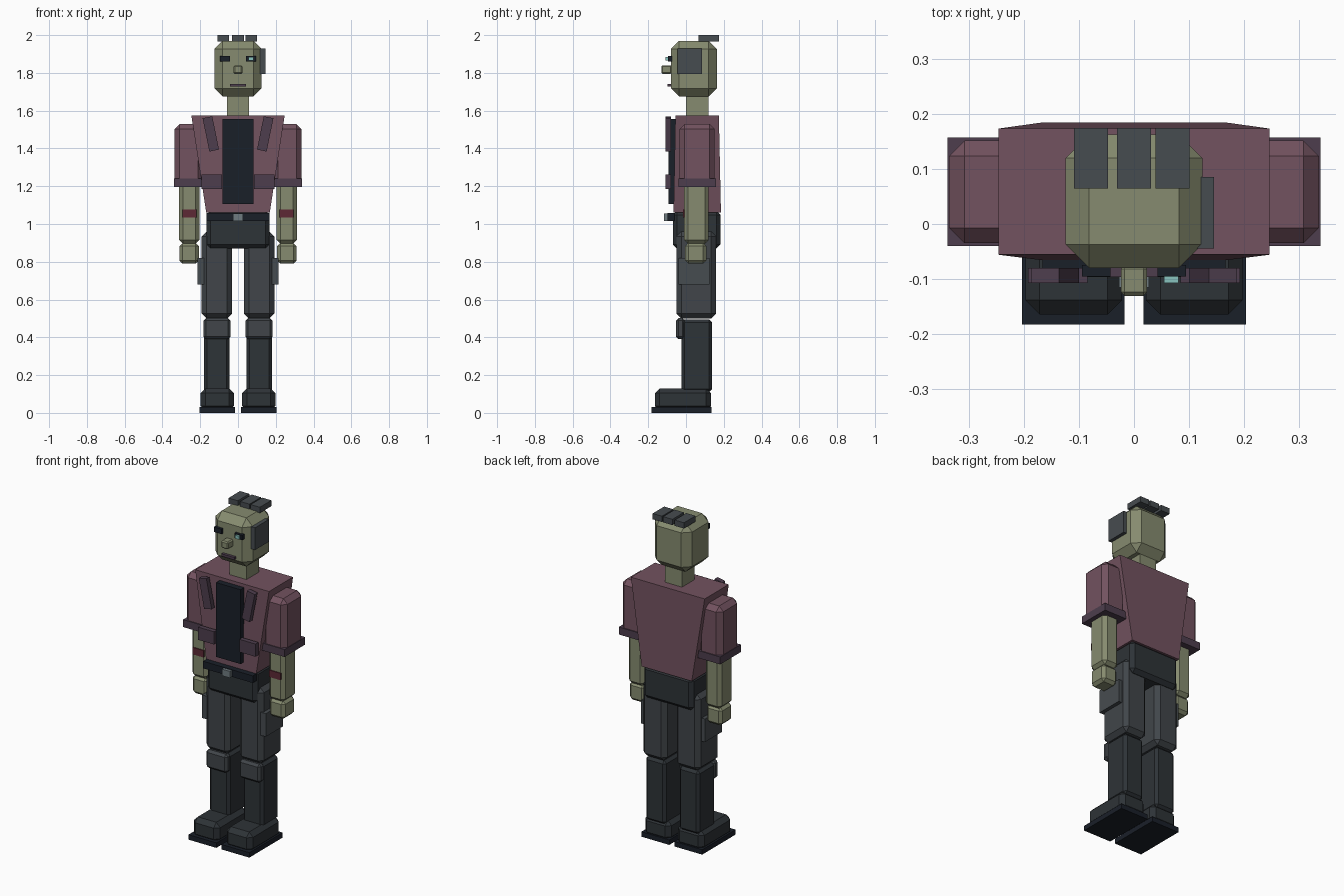
import bpy, bmesh
from mathutils import Matrix, Vector


def material(name, r, g, b):
    m = bpy.data.materials.new(name)
    m.diffuse_color = (r, g, b, 1)
    return m


SKIN = material("skin", 0.24, 0.26, 0.16)
JACKET = material("jacket", 0.17, 0.085, 0.115)
TRIM = material("trim", 0.075, 0.048, 0.075)
TROUSER = material("trouser", 0.052, 0.060, 0.068)
LEATHER = material("leather", 0.027, 0.033, 0.038)
BLACK = material("black", 0.010, 0.014, 0.022)
METAL = material("metal", 0.062, 0.072, 0.080)
STEEL = material("steel", 0.16, 0.20, 0.22)
GLOW = material("glow", 0.25, 0.55, 0.52)
RED = material("red", 0.11, 0.022, 0.035)


def box(name, xs, ys, zs, mat, bevel=0.0, tilt=0.0, taper=None):
    """Box from ranges; optional chamfer, tilt about y, and bottom x/y ranges."""
    bm = bmesh.new()
    bmesh.ops.create_cube(bm, size=1)
    center = Vector([(r[0] + r[1]) / 2 for r in (xs, ys, zs)])
    for v in bm.verts:
        low = taper if taper and v.co.z < 0 else (xs, ys)
        ranges = (low[0], low[1], zs)
        v.co = Vector([r[0] if c < 0 else r[1] for c, r in zip(v.co, ranges)]) - center
    if bevel:
        bmesh.ops.bevel(bm, geom=bm.edges[:], offset=bevel, segments=1,
                        affect='EDGES', profile=0.5)
    if tilt:
        bmesh.ops.rotate(bm, verts=bm.verts[:], matrix=Matrix.Rotation(tilt, 3, 'Y'))
    bmesh.ops.recalc_face_normals(bm, faces=bm.faces[:])
    me = bpy.data.meshes.new(name)
    bm.to_mesh(me)
    bm.free()
    me.materials.append(mat)
    ob = bpy.data.objects.new(name, me)
    ob.location = center
    bpy.context.collection.objects.link(ob)
    return ob


def pair(name, xs, ys, zs, mat, bevel=0.0, tilt=0.0):
    """Mirrored left and right boxes, given by the +x one."""
    box(name + "_left", xs, ys, zs, mat, bevel, tilt)
    box(name + "_right", (-xs[1], -xs[0]), ys, zs, mat, bevel, -tilt)


# Head and face
box("head", (-0.125, 0.125), (-0.08, 0.163), (1.675, 1.97), SKIN, 0.043)
box("neck", (-0.057, 0.057), (0.0, 0.12), (1.55, 1.70), SKIN)
pair("eye", (0.043, 0.095), (-0.096, -0.075), (1.86, 1.89), BLACK)
box("glowing_pupil", (0.055, 0.081), (-0.108, -0.09), (1.865, 1.885), GLOW)
box("nose", (-0.024, 0.024), (-0.131, -0.075), (1.795, 1.84), SKIN, 0.007)
box("mouth", (-0.043, 0.043), (-0.097, -0.075), (1.727, 1.742), TRIM)
box("temple_plate", (0.115, 0.146), (-0.045, 0.086), (1.795, 1.93), METAL)
for i, x in enumerate((-0.078, 0.0, 0.07)):
    box(f"hair_strip_{i + 1}", (x - 0.031, x + 0.031), (0.065, 0.175), (1.965, 2.0), METAL)

# Jacket and shirt
box("jacket_torso", (-0.247, 0.247), (-0.056, 0.174), (1.06, 1.575), JACKET,
    taper=((-0.168, 0.168), (-0.066, 0.185)))
box("shirt_front", (-0.083, 0.081), (-0.092, -0.055), (1.105, 1.555), BLACK)
pair("lapel", (0.118, 0.170), (-0.108, -0.08), (1.387, 1.567), TRIM, tilt=0.2)
pair("jacket_pocket", (0.085, 0.193), (-0.108, -0.08), (1.185, 1.262), TRIM)

# Arms
pair("sleeve", (0.183, 0.337), (-0.035, 0.152), (1.2, 1.53), JACKET, 0.028)
pair("cuff", (0.18, 0.34), (-0.04, 0.158), (1.197, 1.242), TRIM)
pair("forearm", (0.205, 0.312), (-0.01, 0.12), (0.895, 1.22), SKIN, 0.02)
pair("armband", (0.22, 0.295), (-0.016, 0.01), (1.035, 1.077), RED)
pair("hand", (0.207, 0.31), (-0.005, 0.108), (0.79, 0.9), SKIN, 0.017)

# Hips and belt
box("hips", (-0.167, 0.167), (-0.07, 0.183), (0.87, 1.07), LEATHER, 0.022)
box("belt", (-0.167, 0.167), (-0.097, -0.06), (1.015, 1.058), BLACK)
box("buckle", (-0.027, 0.027), (-0.116, -0.09), (1.015, 1.055), STEEL)

# Legs
pair("thigh", (0.032, 0.192), (-0.05, 0.158), (0.5, 0.96), TROUSER, 0.025)
pair("thigh_pouch", (0.18, 0.214), (-0.04, 0.125), (0.68, 0.82), METAL)
pair("shin", (0.045, 0.18), (-0.025, 0.138), (0.11, 0.495), LEATHER, 0.016)
pair("knee_pad", (0.04, 0.183), (-0.053, -0.005), (0.39, 0.502), TROUSER, 0.014)

# Boots
pair("boot", (0.022, 0.198), (-0.165, 0.132), (0.01, 0.13), LEATHER, 0.026)
pair("sole", (0.017, 0.204), (-0.183, 0.136), (0.0, 0.03), BLACK)
